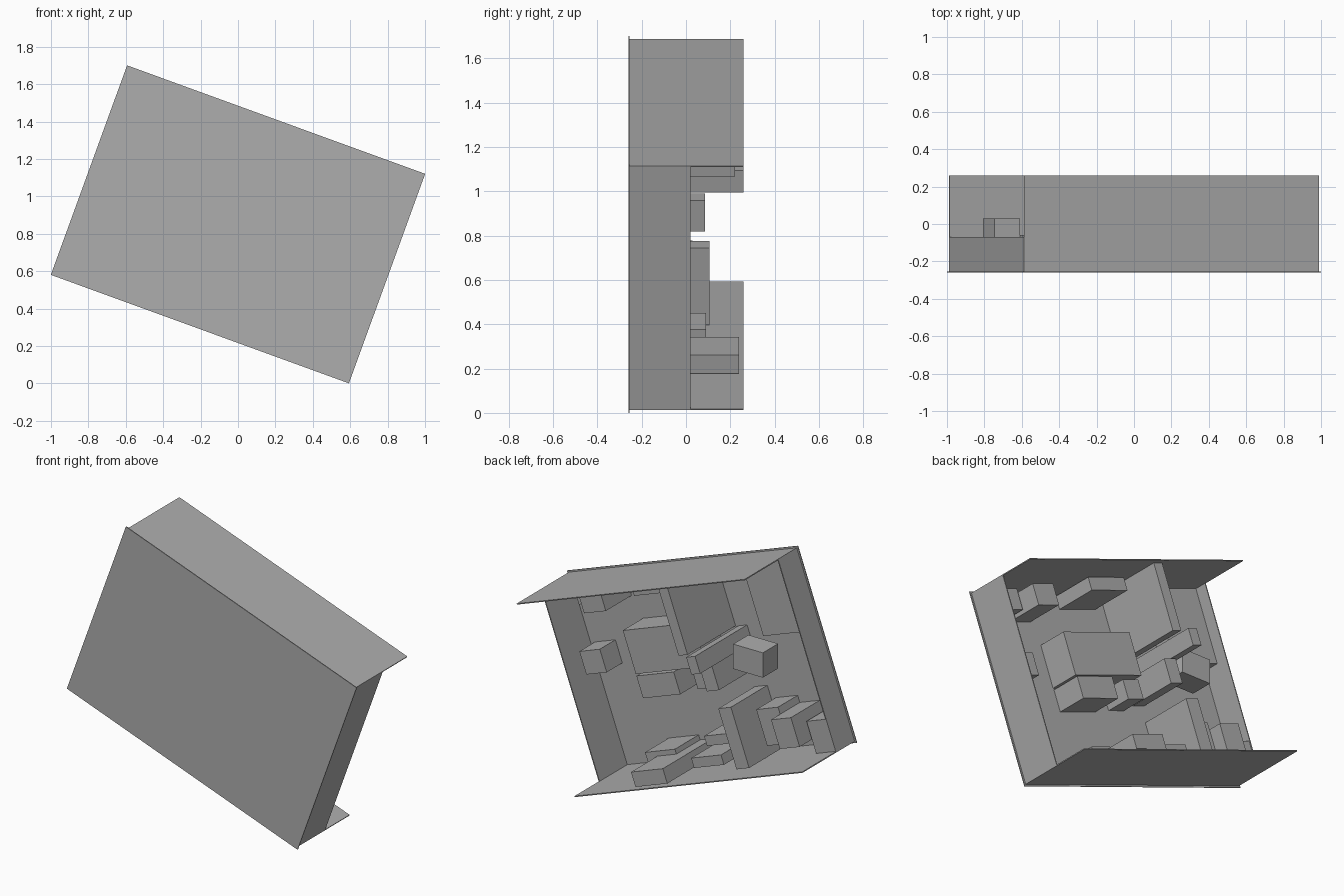
import bpy, bmesh, math
from mathutils import Matrix, Vector

old = bpy.data.objects.get("Cube")
if old:
    bpy.data.objects.remove(old)

# One grey for the whole model
grey = bpy.data.materials.new("plain grey")
grey.use_nodes = True
colour = (0.42, 0.42, 0.42, 1)
grey.diffuse_color = colour
grey.node_tree.nodes["Principled BSDF"].inputs["Base Color"].default_value = colour

TILT = math.radians(20)
HALF_W, HALF_H = 0.848, 0.596
LIFT = HALF_W * math.sin(TILT) + HALF_H * math.cos(TILT)
FRONT, BACK = -0.26, 0.26
# The whole case is turned about its depth axis
FRAME = Matrix.Translation((0, 0, LIFT)) @ Matrix.Rotation(TILT, 4, "Y")


def box(name, u, v, y, frame=FRAME):
    """Box from ranges along the width, height and depth of a frame."""
    lo, hi = Vector((u[0], y[0], v[0])), Vector((u[1], y[1], v[1]))
    size = hi - lo
    mesh = bpy.data.meshes.new(name)
    bm = bmesh.new()
    bmesh.ops.create_cube(bm, size=1)
    bm.transform(Matrix.Translation((lo + hi) / 2) @ Matrix.Diagonal((*size, 1)))
    bm.to_mesh(mesh)
    bm.free()
    mesh.materials.append(grey)
    obj = bpy.data.objects.new(name, mesh)
    obj.matrix_world = frame
    bpy.context.collection.objects.link(obj)
    return obj


# Shell: front panel with a small overhang, deep top and bottom, shallow sides
T = 0.006
W, H = HALF_W - 0.01, HALF_H - 0.01
box("front_panel", (-HALF_W, HALF_W), (-HALF_H, HALF_H), (FRONT, FRONT + T))
box("top_wall", (-W, W), (H - T, H), (FRONT, BACK))
box("bottom_wall", (-W, W), (-H, -H + T), (FRONT, BACK))
box("right_end_wall", (W - T, W), (-H, H), (FRONT, 0.02))
box("left_end_wall", (-W, -W + T), (-H, H), (FRONT, -0.07))

# Blocks standing on the inside of the front panel: width, height, back depth
blocks = {
    "tall_partition": ((-0.236, -0.17), (0.167, H), 0.22),
    "long_beam": ((-0.32, -0.255), (0.06, 0.165), BACK),
    "beam_support": ((-0.27, -0.18), (-0.10, 0.05), 0.085),
    "large_block": ((-0.11, 0.408), (0.005, 0.269), -0.055),
    "lower_block": ((0.13, 0.404), (-0.14, -0.005), -0.05),
    "small_block": ((-0.10, 0.02), (-0.13, -0.01), -0.08),
    "side_block": ((0.65, 0.80), (0.02, 0.16), -0.10),
    "upper_block": ((0.44, 0.60), (0.41, 0.54), 0.0),
    "upper_side_block": ((0.61, 0.72), (0.43, 0.56), -0.12),
    "top_block": ((-0.10, 0.18), (0.49, 0.57), 0.03),
    "corner_slab": ((-W, -0.50), (0.12, H), -0.15),
    "tall_column": ((-0.335, -0.242), (-0.57, -0.202), 0.105),
    "middle_block": ((-0.53, -0.37), (-0.50, -0.28), -0.06),
    "outer_block": ((-0.676, -0.53), (-0.50, -0.323), 0.03),
    "corner_block": ((-W, -0.69), (-H, -0.385), -0.075),
    "deep_floor_block": ((0.166, 0.40), (-0.57, -0.48), 0.24),
    "short_floor_block": ((0.26, 0.48), (-0.56, -0.45), -0.02),
    "floor_plate": ((-0.15, 0.07), (-0.54, -0.48), 0.09),
    "raised_plate": ((-0.13, 0.05), (-0.46, -0.40), -0.05),
}
for name, (u, v, depth) in blocks.items():
    box(name, u, v, (FRONT + T, depth))

# Loose block that sits level in the tilted case
box("level_block", (-0.545, -0.34), (0.97, 1.125), (-0.13, 0.02), Matrix.Identity(4))
